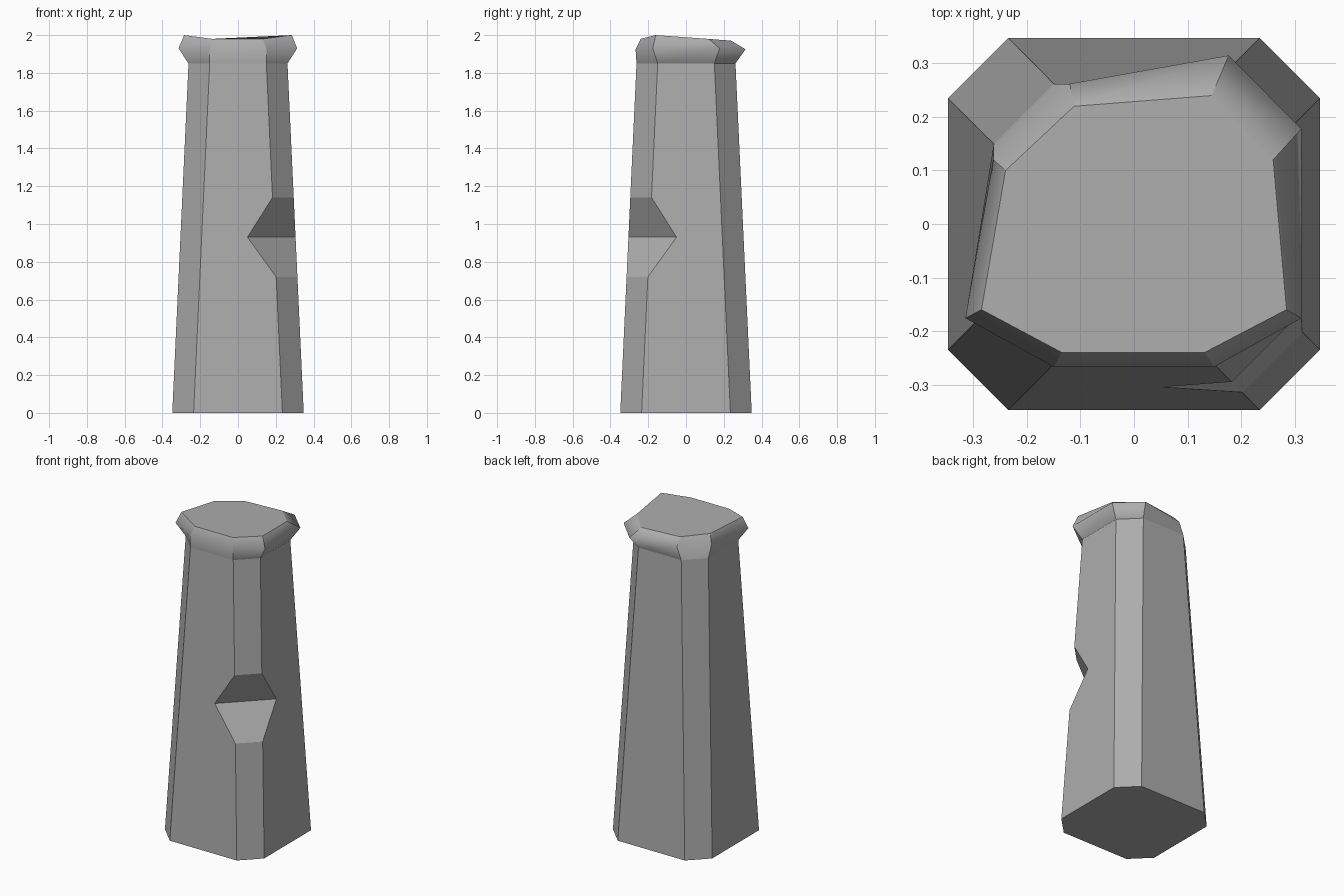
import bpy, bmesh

if "Cube" in bpy.data.objects:
    bpy.data.objects.remove(bpy.data.objects["Cube"])

stone = bpy.data.materials.new("grey stone")
stone.diffuse_color = (0.42, 0.42, 0.42, 1)
stone.use_nodes = True
stone.node_tree.nodes["Principled BSDF"].inputs["Base Color"].default_value = stone.diffuse_color

H = 1.85  # height where the shaft meets the cap


def octagon(z):
    """Tapered octagon, counter-clockwise from the right end of the front side."""
    t = z / H
    a = 0.348 - 0.086 * t
    b = 0.235 - 0.085 * t
    return [(b, -a, z), (a, -b, z), (a, b, z), (b, a, z),
            (-b, a, z), (-a, b, z), (-a, -b, z), (-b, -a, z)]


def finish(name, bm):
    me = bpy.data.meshes.new(name)
    bm.to_mesh(me)
    bm.free()
    me.materials.append(stone)
    ob = bpy.data.objects.new(name, me)
    bpy.context.collection.objects.link(ob)


# shaft: tapered octagon with a chipped front right corner
bm = bmesh.new()
low = [bm.verts.new(p) for p in octagon(0)]
high = [bm.verts.new(p) for p in octagon(H)]
left, right = [], []
for z, reach in ((0.72, None), (0.93, 0.05), (1.14, None)):
    p, q = octagon(z)[:2]
    if reach is not None:
        p, q = (reach, p[1], z), (q[0], -reach, z)
    left.append(bm.verts.new(p))
    right.append(bm.verts.new(q))
cols = {0: [low[0]] + left + [high[0]], 1: [low[1]] + right + [high[1]]}
for i in range(2, 8):
    cols[i] = [low[i], high[i]]
for k in range(4):
    bm.faces.new((cols[0][k], cols[1][k], cols[1][k + 1], cols[0][k + 1]))
for i in range(1, 8):
    bm.faces.new(cols[i][::-1] + cols[(i + 1) % 8])
bm.faces.new(low[::-1])
finish("pillar_shaft", bm)

# cap: flaring uneven rim with a slightly tilted top
mid = [(0.15, -0.267, 1.925), (0.313, -0.176, 1.93), (0.313, 0.178, 1.93),
       (0.177, 0.315, 1.925), (-0.12, 0.262, 1.925), (-0.263, 0.12, 1.925),
       (-0.315, -0.176, 1.93), (-0.15, -0.267, 1.925)]
top = [(0.132, -0.24, 1.98), (0.285, -0.16, 2.0), (0.26, 0.12, 1.98),
       (0.145, 0.24, 1.97), (-0.112, 0.22, 1.972), (-0.24, 0.10, 1.981),
       (-0.285, -0.16, 2.0), (-0.135, -0.24, 1.98)]
bm = bmesh.new()
rings = [[bm.verts.new(p) for p in r] for r in (octagon(H), mid, top)]
for a, b in zip(rings, rings[1:]):
    for i in range(8):
        j = (i + 1) % 8
        bm.faces.new((a[i], a[j], b[j], b[i])).smooth = True
bm.faces.new(rings[2])
# only the middle ring of the rim is shaded smooth
for e in bm.edges:
    e.smooth = all(v in rings[1] for v in e.verts)
finish("pillar_cap", bm)
